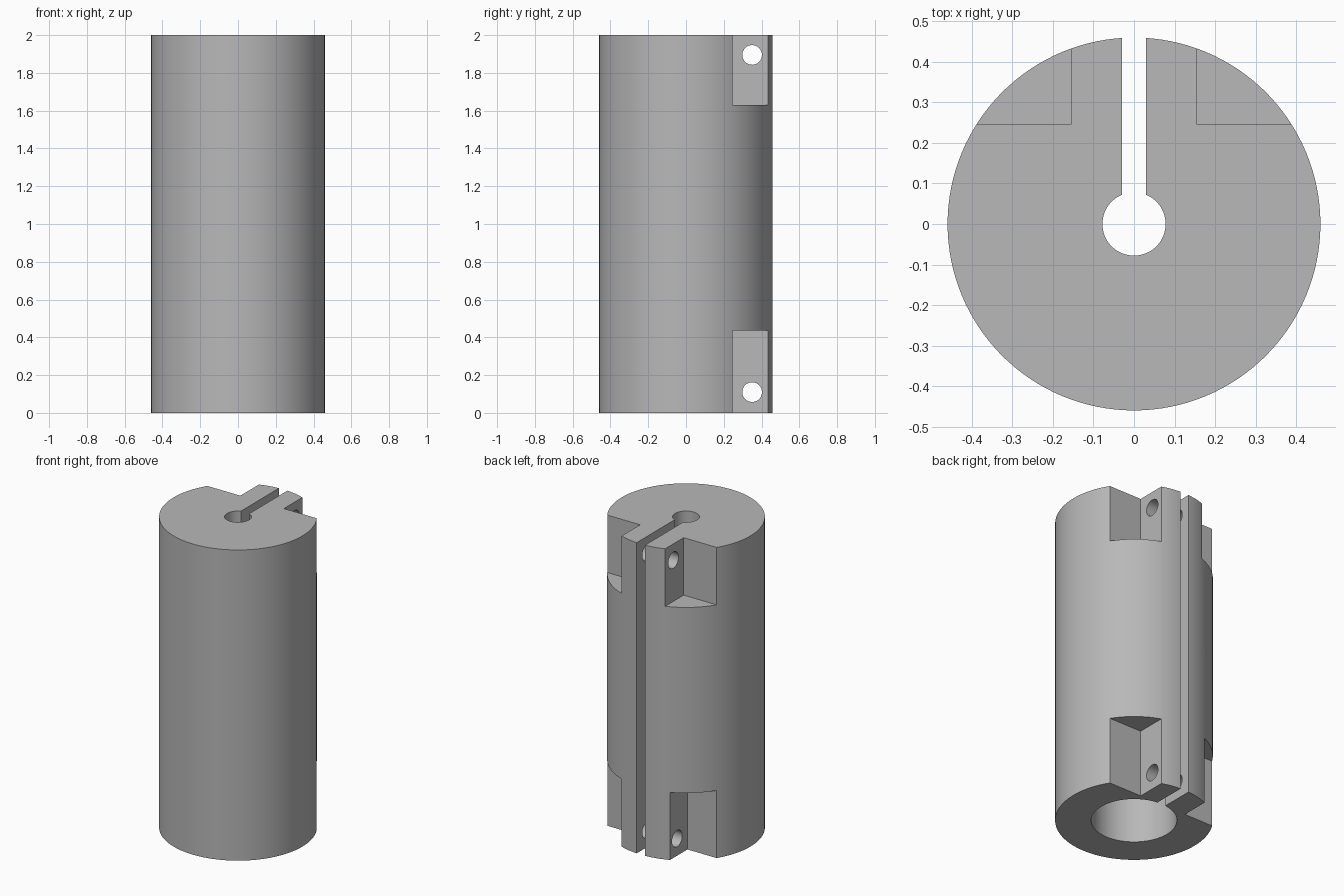
import bpy
import math

cube = bpy.data.objects.get("Cube")
if cube:
    bpy.data.objects.remove(cube, do_unlink=True)

HEIGHT, RADIUS = 2.0, 0.46

grey = bpy.data.materials.new("plain grey")
grey.use_nodes = True
colour = (0.48, 0.48, 0.48, 1)
grey.diffuse_color = colour
grey.node_tree.nodes["Principled BSDF"].inputs["Base Color"].default_value = colour


def cylinder(name, radius, z0, z1, segments=128):
    bpy.ops.mesh.primitive_cylinder_add(vertices=segments, radius=radius, depth=z1 - z0,
                                        location=(0, 0, (z0 + z1) / 2))
    bpy.context.object.name = name
    return bpy.context.object


def box(name, low, high):
    centre = [(a + b) / 2 for a, b in zip(low, high)]
    bpy.ops.mesh.primitive_cube_add(size=1, location=centre)
    ob = bpy.context.object
    ob.name = name
    ob.scale = [b - a for a, b in zip(low, high)]
    return ob


# Clamp body
body = cylinder("clamp_coupling_body", RADIUS, 0, HEIGHT)
body.data.materials.append(grey)

# Stepped bore: wide below, narrow above
cutters = [cylinder("wide_bore_cutter", 0.25, -0.1, 1.0, 96),
           cylinder("narrow_bore_cutter", 0.078, -0.2, HEIGHT + 0.1, 64)]

# Clamping slit along the back
cutters.append(box("slit_cutter", (-0.03, 0, -0.3), (0.03, 0.6, HEIGHT + 0.2)))

# Screw pockets at both ends, on each side of the slit
for side, bottom_x in ((1, 0.155), (-1, 0.182)):
    for end, inner, z0, z1 in (("top", 0.155, 1.63, HEIGHT + 0.15),
                               ("bottom", bottom_x, -0.15, 0.435)):
        x0, x1 = sorted((side * inner, side * 0.7))
        cutters.append(box(end + "_pocket_cutter", (x0, 0.245, z0), (x1, 0.7, z1)))

# Screw holes across the slit
for z in (1.895, 0.11):
    hole = cylinder("screw_hole_cutter", 0.052, -0.65, 0.65, 48)
    hole.rotation_euler = (0, math.pi / 2, 0)
    hole.location = (0, 0.35, z)
    cutters.append(hole)

# Cut everything out of the body
bpy.ops.object.select_all(action="DESELECT")
body.select_set(True)
bpy.context.view_layer.objects.active = body
for cutter in cutters:
    mod = body.modifiers.new("cut", "BOOLEAN")
    mod.operation = "DIFFERENCE"
    mod.solver = "EXACT"
    mod.object = cutter
    bpy.ops.object.modifier_apply(modifier=mod.name)
for cutter in cutters:
    bpy.data.objects.remove(cutter, do_unlink=True)

bpy.ops.object.shade_smooth_by_angle(angle=math.radians(30))
